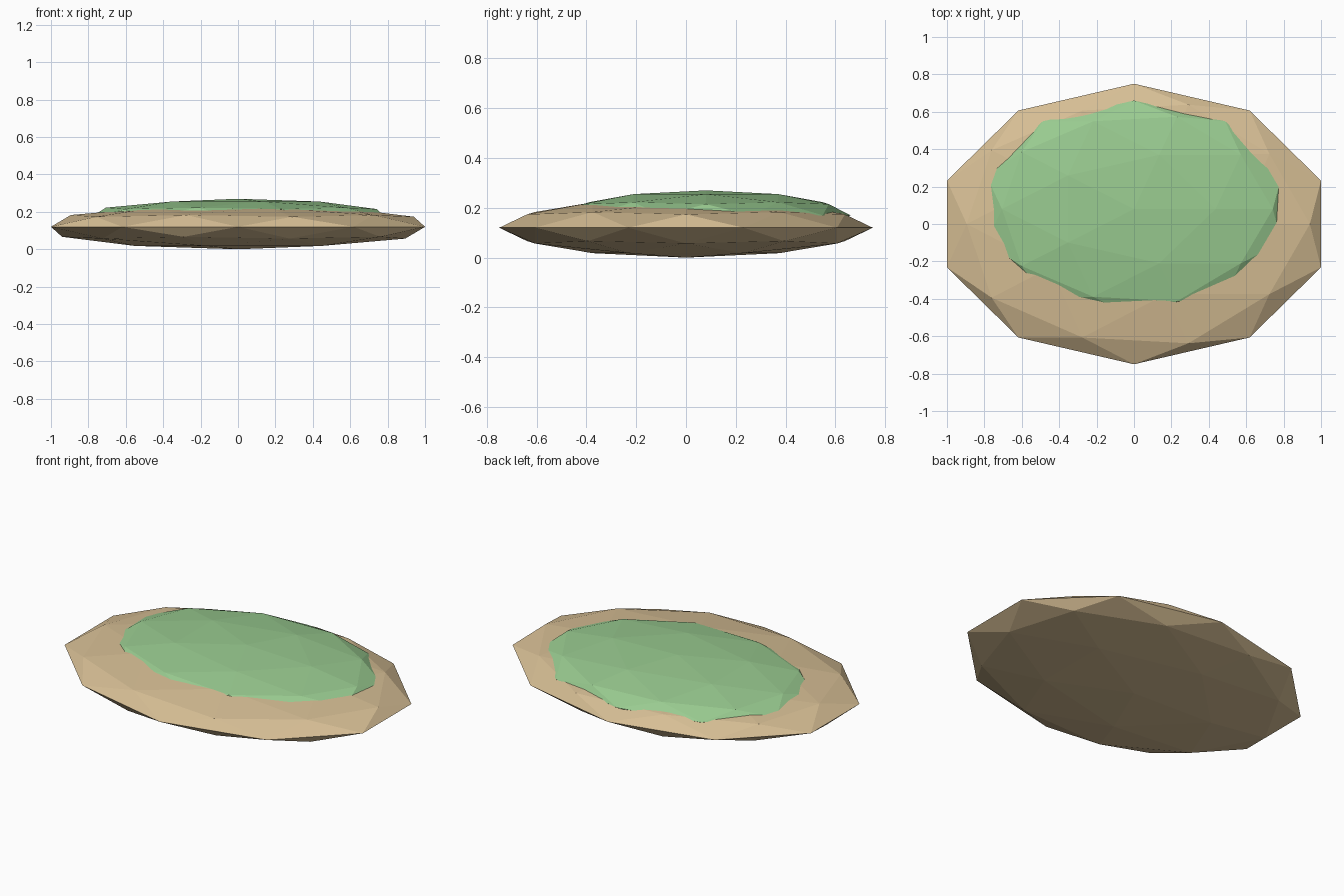
import bpy

if "Cube" in bpy.data.objects:
    bpy.data.objects.remove(bpy.data.objects["Cube"])


def flat_colour(name, rgb):
    mat = bpy.data.materials.new(name)
    mat.diffuse_color = (*rgb, 1)
    mat.use_nodes = True
    mat.node_tree.nodes["Principled BSDF"].inputs["Base Color"].default_value = mat.diffuse_color
    return mat


def squashed_ball(name, radii, centre, mat):
    """Low-poly icosphere flattened into a mound, flat shaded."""
    bpy.ops.mesh.primitive_ico_sphere_add(subdivisions=2, radius=1, location=centre)
    ob = bpy.context.object
    ob.name = name
    ob.scale = radii
    bpy.ops.object.transform_apply(location=False, rotation=False, scale=True)
    ob.data.materials.append(mat)
    return ob


sand = flat_colour("sand", (0.68, 0.52, 0.30))
grass = flat_colour("grass green", (0.32, 0.60, 0.28))

# Sandy island base
squashed_ball("sand_base", (1.0515, 0.75, 0.12), (0, 0, 0.12), sand)
# Grass mound, partly sunk into the sand and set towards the back
squashed_ball("grass_mound", (0.83, 0.58, 0.10), (0, 0.08, 0.17), grass)
